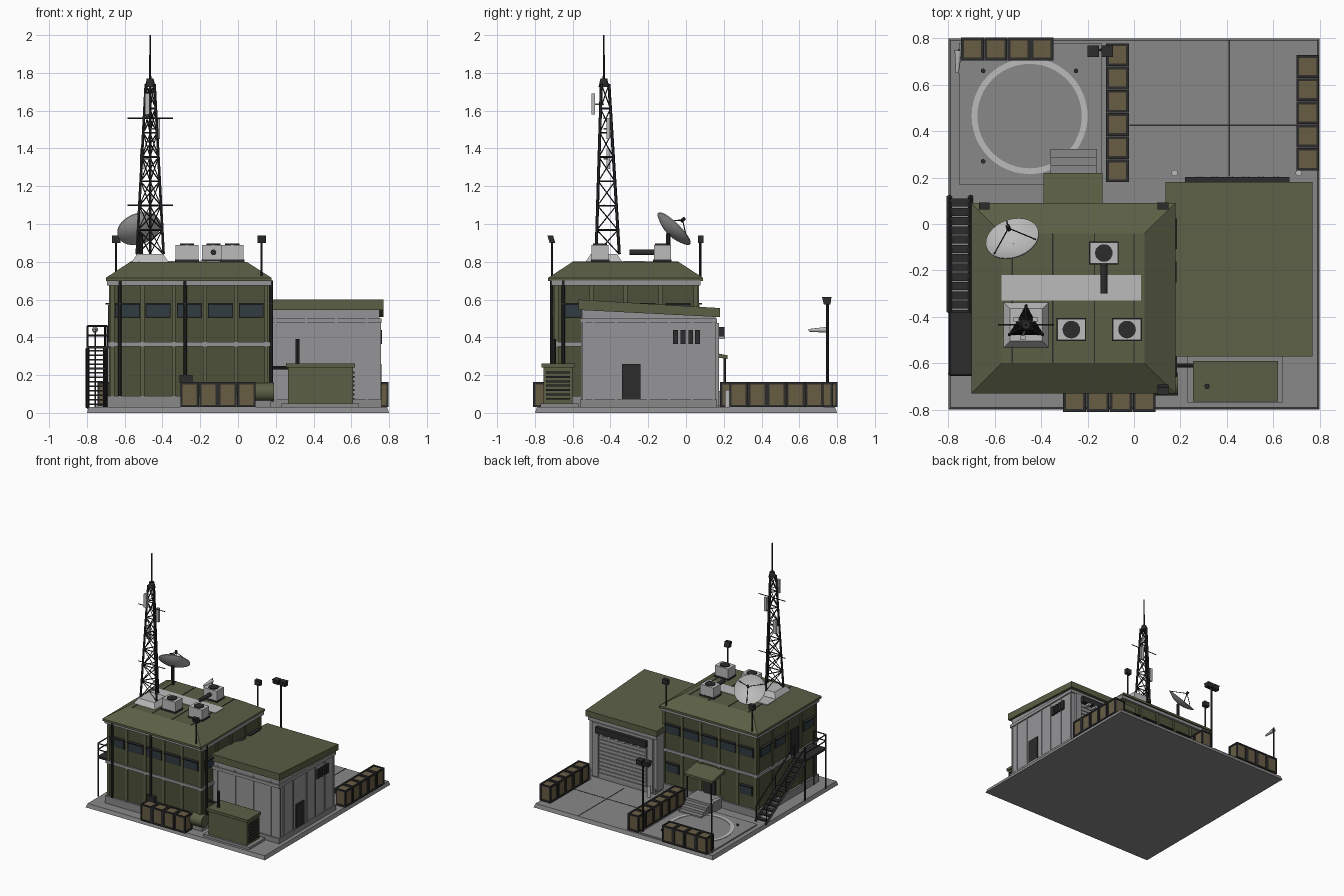
import bpy, bmesh
from math import sin, cos, pi
from mathutils import Vector, Matrix

if "Cube" in bpy.data.objects:
    bpy.data.objects.remove(bpy.data.objects["Cube"])

def mat(name, c):
    m = bpy.data.materials.new(name)
    m.diffuse_color = (*c, 1)
    m.use_nodes = True
    m.node_tree.nodes["Principled BSDF"].inputs["Base Color"].default_value = m.diffuse_color
    return m

OLIVE = mat("olive", (0.105, 0.115, 0.06))
DARKOL = mat("dark_olive", (0.075, 0.083, 0.042))
TAN = mat("tan", (0.14, 0.11, 0.06))
DARK = mat("dark", (0.025, 0.025, 0.025))
GLASS = mat("glass", (0.03, 0.045, 0.055))
CONC = mat("concrete", (0.25, 0.25, 0.25))
PANEL = mat("panel", (0.3, 0.3, 0.31))
WHITE = mat("white", (0.5, 0.5, 0.5))

class Part:
    """Collects primitives into one named object."""
    def __init__(self, name, material):
        self.bm, self.name, self.m = bmesh.new(), name, material
    def frustum(self, a, b, z0, z1, z2=None):
        # a, b = (x0,x1,y0,y1) at bottom and top; z2 = top height on the far +y edge
        z2 = z1 if z2 is None else z2
        v = [self.bm.verts.new(p) for p in (
            (a[0], a[2], z0), (a[1], a[2], z0), (a[1], a[3], z0), (a[0], a[3], z0),
            (b[0], b[2], z1), (b[1], b[2], z1), (b[1], b[3], z2), (b[0], b[3], z2))]
        for f in ((3, 2, 1, 0), (4, 5, 6, 7), (0, 1, 5, 4), (1, 2, 6, 5), (2, 3, 7, 6), (3, 0, 4, 7)):
            self.bm.faces.new([v[i] for i in f])
        return v
    def box(self, x0, x1, y0, y1, z0, z1):
        return self.frustum((x0, x1, y0, y1), (x0, x1, y0, y1), z0, z1)
    def wall(self, side, plane, u0, u1, z0, z1, d):
        # box standing proud of a wall by d
        s = 1 if side in "BR" else -1
        lo, hi = sorted((plane - s * 0.005, plane + s * d))
        if side in "FB": self.box(u0, u1, lo, hi, z0, z1)
        else: self.box(lo, hi, u0, u1, z0, z1)
    def rod(self, p, q, r, n=6, r2=None):
        p, q = Vector(p), Vector(q)
        m = Matrix.Translation((p + q) / 2) @ (q - p).to_track_quat('Z', 'Y').to_matrix().to_4x4()
        bmesh.ops.create_cone(self.bm, cap_ends=True, segments=n, radius1=r,
                              radius2=r if r2 is None else r2, depth=(q - p).length, matrix=m)
    def lathe(self, prof, m, n=32):
        # closed (radius, height) profile turned about local z
        rings = [[self.bm.verts.new(m @ Vector((r * cos(2*pi*i/n), r * sin(2*pi*i/n), z))) for r, z in prof] for i in range(n)]
        k = len(prof)
        for i in range(n):
            for j in range(k):
                self.bm.faces.new((rings[i][j], rings[(i+1) % n][j], rings[(i+1) % n][(j+1) % k], rings[i][(j+1) % k]))
    def done(self, smooth=False):
        bmesh.ops.recalc_face_normals(self.bm, faces=self.bm.faces)
        me = bpy.data.meshes.new(self.name)
        self.bm.to_mesh(me); self.bm.free()
        me.materials.append(self.m)
        o = bpy.data.objects.new(self.name, me)
        bpy.context.collection.objects.link(o)
        if smooth:
            bpy.context.view_layer.objects.active = o
            o.select_set(True)
            bpy.ops.object.shade_smooth_by_angle()
            o.select_set(False)

# ground slab, helipad, pads, entry steps
g = Part("ground_slab", CONC)
g.frustum((-.8, .8, -.8, .8), (-.79, .79, -.79, .79), 0, .03)
g.box(-.755, -.14, .17, .78, .02, .04)
g.box(.23, .64, -.77, -.57, .02, .05)
g.box(-.69, .175, -.71, .075, .02, .09)
g.box(.16, .76, -.56, .165, .02, .07)
g.box(-.37, -.15, .06, .22, .02, .115)
for i in range(3): g.box(-.36, -.16, .2, .255 + i * .034, .02, .095 - i * .022)
g.done()
m = Part("helipad_ring", WHITE)
m.lathe([(.225, .038), (.25, .038), (.25, .043), (.225, .043)], Matrix.Translation((-.45, .465, 0)), 48)
m.done()
j = Part("slab_joints", DARK)
j.box(.407, .413, .2, .79, .028, .0315); j.box(-.02, .7, .422, .428, .028, .0315)
for x in (-.65, -.25):
    for y in (.27, .66): j.rod((x, y, .035), (x, y, .05), .01, 10)
j.done()

# main block: walls, ribs, bands, hip roof
w = Part("main_walls", DARKOL); w.box(-.675, .16, -.695, .06, .08, .7); w.done()
ribs, bands = Part("main_ribs", OLIVE), Part("main_bands", PANEL)
win, hood = Part("windows", GLASS), Part("window_frames", DARK)
def window(side, p, u, z0, z1, h=.06):
    hood.wall(side, p, u - h - .006, u + h + .006, z0 - .008, z1 + .006, .008)
    win.wall(side, p, u - h, u + h, z0, z1, .012)
    hood.wall(side, p, u - h - .006, u + h + .006, z1 + .003, z1 + .011, .026)
XS, YS = (-.665, -.505, -.34, -.175, -.01, .15), (-.685, -.5, -.32, -.135, .05)
for side, p, us in (("F", -.695, XS), ("B", .06, XS), ("L", -.675, YS), ("R", .16, YS)):
    for u in us: ribs.wall(side, p, u - .01, u + .01, .09, .69, .008)
    for a, b in zip(us, us[1:]):
        if side in "FB" or (side == "R" and a != -.5) or (side == "L" and a != -.5):
            window(side, p, (a + b) / 2, .51, .57)
for u in (-.585, .07): window("B", .06, u, .2, .26, .05)
for z0, z1, d in ((.352, .375, .012), (.675, .7, .018)):
    bands.box(-.675 - d, .16 + d, -.695 - d, .06 + d, z0, z1)
ribs.done(); bands.done()
r = Part("main_roof", OLIVE)
r.box(-.70, .178, -.73, .09, .698, .715)
r.frustum((-.70, .178, -.73, .09), (-.57, .045, -.6, -.04), .715, .80)
r.done()
s = Part("roof_walkway", WHITE); s.box(-.57, .03, -.33, -.22, .795, .804); s.done()
s = Part("roof_seams", DARK)
for x in (-.525, -.35, -.17, 0): s.box(x - .003, x + .003, -.6, -.04, .796, .8025)
s.done()

# annex: walls, ribs, sloped roof, doors, louvres
a = Part("annex_walls", PANEL)
a.frustum((.15, .75, -.55, .155), (.15, .75, -.55, .155), .05, .545, .51)
for y in (-.54, -.49, -.37, -.2, -.09, .03, .145): a.wall("R", .75, y - .006, y + .006, .07, .49, .006)
for x in (.2, .36, .52, .68): a.wall("F", -.55, x - .006, x + .006, .07, .51, .006)
for x in (.2, .69): a.wall("B", .155, x - .025, x + .025, .04, .47, .02)
a.wall("B", .155, .175, .715, .44, .475, .02)
a.box(.15, .76, -.56, .165, .475, .5)
a.done()
a = Part("annex_roof", OLIVE)
for v in a.frustum((.135, .77, -.57, .18), (.135, .77, -.57, .18), .545, .6, .555)[2:4]: v.co.z = .507
a.done()
d = Part("dark_fittings", DARK)
d.wall("R", .75, -.34, -.24, .07, .26, .01)
for y in (-.055, -.015, .025, .06): d.wall("R", .75, y - .013, y + .013, .365, .44, .012)
d.box(.22, .67, .16, .203, .405, .455)
d.wall("L", -.675, -.46, -.36, .36, .57, .012)
d.wall("B", .06, -.31, -.21, .115, .29, .014)
d.wall("F", -.695, -.31, -.24, .16, .2, .03)
for x, z in ((-.625, .09), (-.28, .2)): d.rod((x, -.712, z), (x, -.712, .7), .009, 8)
d.rod((.175, -.65, .09), (.175, -.65, .7), .009, 8)
d.rod((.14, -.61, .24), (.3, -.61, .24), .009, 8)
d.rod((.315, -.7, .25), (.315, -.7, .39), .012, 10)
for x in (-.37, -.155): d.rod((x, .205, .03), (x, .205, .3), .006, 6)
d.done()
d = Part("garage_door", PANEL)
for i in range(12): d.wall("B", .155, .24, .66, .05 + i * .03, .075 + i * .03, .012)
d.done()
d = Part("door_lamps_and_bollards", WHITE)
for i in range(6): d.box(.27 + i * .066, .295 + i * .066, .165, .207, .39, .406)
for x in (.175, .71): d.rod((x, .22, .03), (x, .22, .12), .014, 12)
d.done()
c = Part("entry_canopy", OLIVE)
for v in c.frustum((-.39, -.135, .06, .22), (-.39, -.135, .06, .22), .31, .335, .305)[2:4]: v.co.z = .285
c.done()

# generator and fuel tank
e = Part("generator", OLIVE)
e.box(.265, .61, -.755, -.6, .05, .24); e.box(.255, .62, -.765, -.59, .24, .262)
e.done()
e = Part("generator_vents", DARK)
for i in range(7): e.wall("R", .61, -.74, -.615, .07 + i * .023, .08 + i * .023, .008)
e.done()
e = Part("fuel_tank", OLIVE); e.rod((.06, -.69, .11), (.19, -.69, .11), .05, 24); e.done(True)

# barrier rows: filled cells in wire frames
fill, frame = Part("barrier_fill", TAN), Part("barrier_frames", DARK)
for x, y, dx, n in ((-.305, -.81, 1, 4), (-.745, .705, 1, 4), (-.12, .18, 0, 6), (.7, .23, 0, 5)):
    for i in range(n):
        x0, y0 = x + dx * i * .1, y + (1 - dx) * i * .1
        x1, y1, z0, z1, t = x0 + .098, y0 + .098, .03, .163, .006
        fill.box(x0 + .006, x1 - .006, y0 + .006, y1 - .006, z0, z1 - .006)
        for px in (x0 + t, x1 - t):
            for py in (y0 + t, y1 - t): frame.box(px - t, px + t, py - t, py + t, z0, z1)
            for z in (z0 + t, z1 - t): frame.box(px - t, px + t, y0, y1, z - t, z + t)
        for py in (y0 + t, y1 - t):
            for z in (z0 + t, z1 - t): frame.box(x0, x1, py - t, py + t, z - t, z + t)
fill.done(); frame.done()

# outside stair with landing and rails
t = Part("stair", DARK)
t.box(-.8, -.68, -.65, -.38, .34, .355)
for i in range(13): t.box(-.795, -.70, -.405 + i * .04, -.37 + i * .04, .325 - i * .0235, .333 - i * .0235)
for x in (-.796, -.704):
    t.rod((x, -.38, .34), (x, .12, .03), .011, 4)
    t.rod((x, -.38, .455), (x, .11, .15), .005)
    for k in (0, .5, 1): t.rod((x, -.38 + .49*k, .34 - .3*k), (x, -.38 + .49*k, .455 - .305*k), .004)
for z in (.41, .46):
    t.rod((-.796, -.65, z), (-.796, -.38, z), .005); t.rod((-.796, -.65, z), (-.69, -.65, z), .005)
for y in (-.645, -.38): t.rod((-.796, y, .03), (-.796, y, .46), .006)
t.rod((-.69, -.645, .03), (-.69, -.645, .46), .006)
t.done()

# rooftop air units
u, k = Part("air_units", WHITE), Part("air_unit_fans", DARK)
for x, y in ((-.27, -.455), (-.03, -.455), (-.13, -.125)):
    u.box(x - .06, x + .06, y - .045, y + .045, .81, .89)
    k.box(x - .064, x + .064, y - .049, y + .049, .795, .812)
    k.rod((x, y, .88), (x, y, .896), .038, 20)
k.rod((-.13, -.3, .85), (-.13, -.165, .85), .015, 12)
u.done(); k.done()

# lattice mast
C = Vector((-.465, -.435, 0))
pl = Part("mast_plinth", WHITE)
pl.frustum((-.565, -.365, -.535, -.335), (-.535, -.395, -.505, -.365), .795, .84)
pl.done()
t = Part("lattice_mast", DARK)
def leg(i, f):
    R, an = .082 - .055 * f, pi / 2 + i * 2 * pi / 3
    return C + Vector((R * cos(an), R * sin(an), .84 + .9 * f))
N = 7
for i in range(3):
    t.rod(leg(i, 0), leg(i, 1), .008)
    for s in range(N):
        f, h = s / N, (s + 1) / N
        t.rod(leg(i, f), leg(i + 1, h), .0035, 4); t.rod(leg(i + 1, f), leg(i, h), .0035, 4)
        t.rod(leg(i, h), leg(i + 1, h), .0045, 4)
t.rod(C + Vector((0, 0, 1.725)), C + Vector((0, 0, 1.77)), .028, 12, .018)
t.rod(C + Vector((0, 0, 1.75)), C + Vector((0, 0, 2)), .006, 8, .004)
for z in (1.56, 1.10): t.rod((-.585, -.435, z), (-.345, -.435, z), .0035)
t.done()
p = Part("panel_antennas", WHITE)
for x, y, z in ((-.48, -.49, 1.58), (-.425, -.412, 1.45), (-.508, -.412, 1.29)):
    p.box(x - .012, x + .012, y - .009, y + .009, z, z + .11)
    p.rod((x, y, z + .055), (C.x, C.y, z + .055), .004)
p.done()

# dish antenna
n = Vector((-.25, .68, .69)).normalized()
M = Matrix.Translation(Vector((-.52, -.075, .963)) - n * .016) @ n.to_track_quat('Z', 'Y').to_matrix().to_4x4()
d = Part("dish", WHITE)
bowl = [(.118 * q / 6, .036 * (q / 6) ** 2) for q in range(7)]
d.lathe([(max(r, .001), z) for r, z in bowl] + [(max(r, .001), z - .005) for r, z in reversed(bowl)], M, 36)
d.done(True)
d = Part("dish_mount", DARK)
d.rod((-.515, -.095, .79), (-.515, -.095, .95), .012, 10)
for i in range(3):
    d.rod(M @ Vector((.11 * cos(i*2.094 + .5), .11 * sin(i*2.094 + .5), .035)), M @ Vector((0, 0, .1)), .003)
d.rod(M @ Vector((0, 0, .09)), M @ Vector((0, 0, .115)), .01, 10)
d.done()

# floodlights on the eaves and on the yard pole
l = Part("floodlights", DARK)
for x, y, z in ((-.645, .075, .9), (.125, .075, .9), (.125, -.71, .9)):
    s = 1 if y > 0 else -1
    l.rod((x, y, .7), (x, y, z), .006)
    l.frustum((x - .023, x + .023, y - .012, y + .018), (x - .023, x + .023, y - .018 + s * .006, y + .012 + s * .006), z, z + .04)
l.rod((-.14, .75, .03), (-.14, .75, .6), .008, 8)
l.box(-.2, -.09, .745, .755, .575, .585)
for x in (-.175, -.115): l.frustum((x - .025, x + .025, .73, .765), (x - .025, x + .025, .72, .77), .575, .613)
l.rod((-.755, .75, .03), (-.755, .75, .46), .005)
l.done()
k = Part("windsock", WHITE); k.rod((-.757, .75, .44), (-.762, .65, .437), .016, 12, .007); k.done(True)
win.done(); hood.done()
